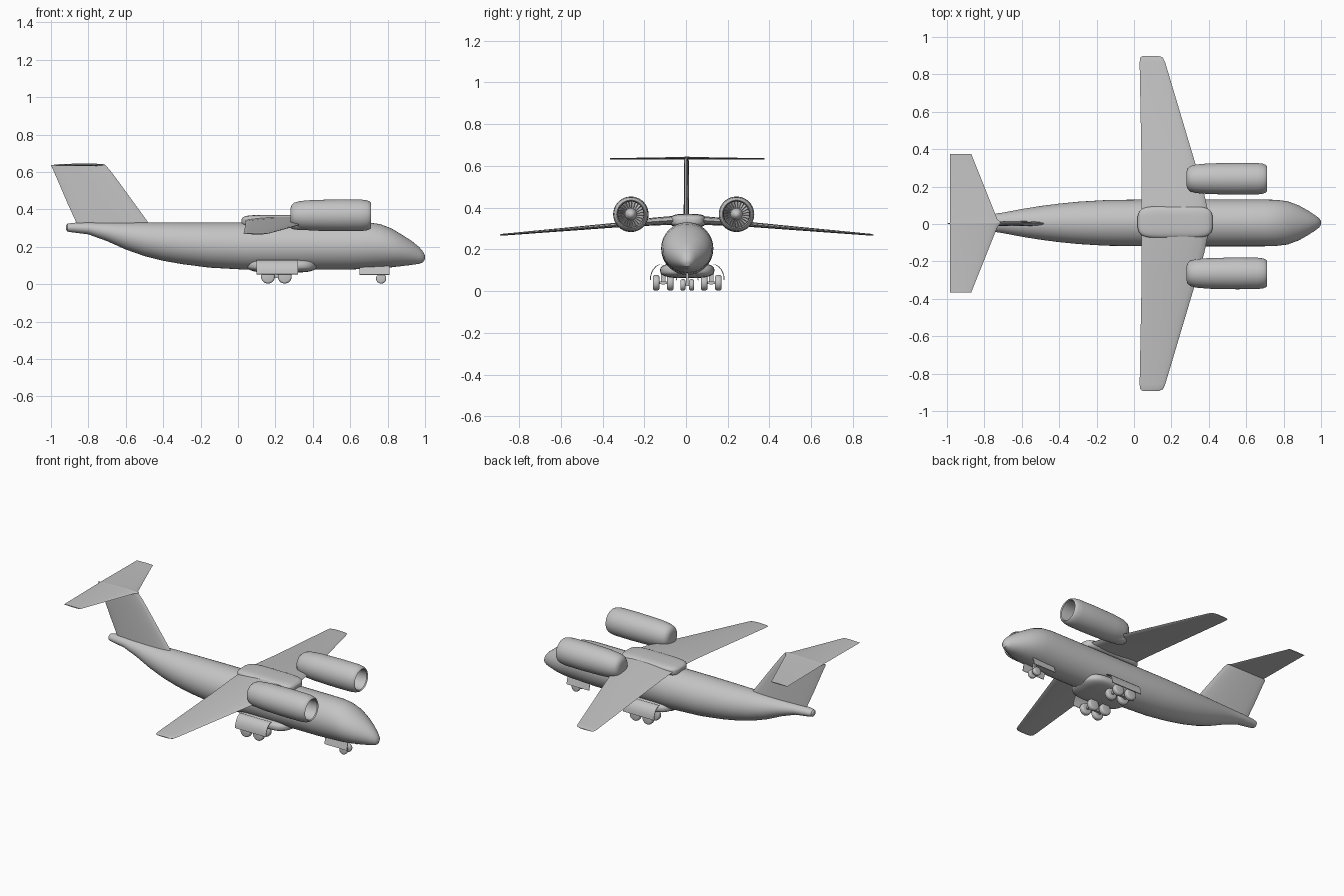
import bpy, bmesh, math
from mathutils import Vector, Matrix

if "Cube" in bpy.data.objects:
    bpy.data.objects.remove(bpy.data.objects["Cube"])

grey = bpy.data.materials.new("light_grey")
grey.use_nodes = True
grey.diffuse_color = (0.55, 0.55, 0.55, 1)
grey.node_tree.nodes["Principled BSDF"].inputs["Base Color"].default_value = grey.diffuse_color


def finish(name, bm, angle=35):
    bmesh.ops.recalc_face_normals(bm, faces=bm.faces)
    mesh = bpy.data.meshes.new(name)
    bm.to_mesh(mesh)
    bm.free()
    mesh.materials.append(grey)
    ob = bpy.data.objects.new(name, mesh)
    bpy.context.collection.objects.link(ob)
    bpy.context.view_layer.objects.active = ob
    bpy.ops.object.select_all(action='DESELECT')
    ob.select_set(True)
    bpy.ops.object.shade_smooth_by_angle(angle=math.radians(angle))
    return ob


def loft(name, rings, angle=35):
    """Skin a row of closed rings and cap both ends."""
    bm = bmesh.new()
    rows = [[bm.verts.new(p) for p in ring] for ring in rings]
    for a, b in zip(rows, rows[1:]):
        for i in range(len(a)):
            j = (i + 1) % len(a)
            bm.faces.new((a[i], a[j], b[j], b[i]))
    bm.faces.new(rows[0])
    bm.faces.new(rows[-1])
    return finish(name, bm, angle)


def oval(x, y, z, ry, rz, power=1.0, n=40):
    """Rounded ring across the x axis; a power below 1 squares it off."""
    ring = []
    for i in range(n):
        c, s = math.cos(math.tau * i / n), math.sin(math.tau * i / n)
        ring.append((x, y + ry * math.copysign(abs(c) ** power, c),
                     z + rz * math.copysign(abs(s) ** power, s)))
    return ring


def airfoil(lead, trail, y, z, thick, upright=False, n=10):
    """Wing section between a leading and a trailing edge."""
    ring = []
    for i in range(2 * n):
        a = math.pi * i / n
        u = (1 - math.cos(a)) / 2
        h = thick * math.sin(a) * (1 - 0.45 * u) * 0.65
        x = lead + (trail - lead) * u
        ring.append((x, y + h, z) if upright else (x, y, z + h))
    return ring


def lathe(name, profile, centre, steps=40):
    """Revolve an (x, radius) profile about a line along x."""
    bm = bmesh.new()
    verts = [bm.verts.new((x, centre[0] + r, centre[1])) for x, r in profile]
    edges = [bm.edges.new(e) for e in zip(verts, verts[1:])]
    bmesh.ops.spin(bm, geom=verts + edges, cent=(0, *centre), axis=(1, 0, 0),
                   angle=math.tau, steps=steps)
    bmesh.ops.remove_doubles(bm, verts=bm.verts, dist=0.0002)
    return finish(name, bm)


def box(name, size, centre, turn=0):
    bm = bmesh.new()
    bmesh.ops.create_cube(bm, size=1, matrix=Matrix.Translation(centre)
                          @ Matrix.Rotation(turn, 4, 'X') @ Matrix.Diagonal((*size, 1)))
    return finish(name, bm)


def wheel(name, x, y, r, width):
    bm = bmesh.new()
    bmesh.ops.create_cone(bm, cap_ends=True, segments=28, radius1=r, radius2=r, depth=width,
                          matrix=Matrix.Translation((x, y, r + 0.003))
                          @ Matrix.Rotation(math.pi / 2, 4, 'X'))
    rims = [e for e in bm.edges if abs(e.verts[0].co.y - e.verts[1].co.y) < 1e-5]
    bmesh.ops.bevel(bm, geom=rims, offset=r * 0.28, segments=3, profile=0.5, affect='EDGES')
    return finish(name, bm)


MID = 0.006   # centreline

# Fuselage: x, bottom, top, half width
stations = [(-.92, .292, .314, .012), (-.912, .281, .323, .024), (-.88, .276, .328, .032),
            (-.8, .266, .33, .04), (-.7, .23, .33, .055), (-.6, .185, .33, .074),
            (-.5, .15, .33, .09), (-.4, .125, .33, .103), (-.3, .107, .33, .113),
            (-.15, .088, .33, .122), (.05, .077, .33, .125), (.6, .078, .33, .125),
            (.7, .083, .329, .125), (.76, .086, .321, .123), (.82, .09, .298, .116),
            (.88, .097, .262, .094), (.93, .103, .23, .066), (.97, .109, .197, .04),
            (.99, .117, .173, .025), (1, .135, .152, .009)]
loft("fuselage", [oval(x, MID, (b + t) / 2, w, (t - b) / 2) for x, b, t, w in stations])


def pod(name, x0, x1, y, z, ry, rz, power, ends=0.25):
    """Rounded box-like fairing running along x."""
    rings = []
    for i in range(25):
        u = -math.cos(math.pi * i / 24)
        s = max(0.02, 1 - abs(u) ** 5) ** ends
        rings.append(oval(x0 + (x1 - x0) * (u + 1) / 2, y, z, ry * s, rz * s, power))
    return loft(name, rings)


# Fairings on the roof and under the belly
pod("wing_fairing", .02, .42, .01, .337, .086, .033, .6)
pod("belly_fairing", .04, .43, MID, .099, .13, .037, .7, .6)

for side, word in ((1, "left"), (-1, "right")):
    # Wing: leading edge, trailing edge, span, height, thickness
    wing = [(.41, .04, 0, .343, .044), (.375, .04, .16, .333, .036), (.325, .04, .33, .317, .022),
            (.167, .03, .86, .272, .009), (.155, .033, .886, .27, .008), (.135, .045, .895, .269, .004)]
    loft(word + "_wing", [airfoil(l, t, .003 + side * s, z, h) for l, t, s, z, h in wing])

    # Tailplane
    tail = [(-.71, -.985, 0, .638, .013), (-.73, -.985, .02, .637, .011),
            (-.87, -.985, .37, .634, .005)]
    loft(word + "_tailplane", [airfoil(l, t, .005 + side * s, z, h) for l, t, s, z, h in tail])

    # Engine nacelle with open intake, and its fan
    ey, ez = -.011 + side * .253, .368
    lathe(word + "_nacelle",
          [(.28, 0), (.28, .035), (.286, .055), (.3, .067), (.33, .076), (.4, .082), (.55, .085),
           (.66, .084), (.69, .08), (.705, .074), (.711, .068), (.705, .063), (.68, .061),
           (.6, .061), (.6, 0)], (ey, ez))
    lathe(word + "_fan_spinner", [(.6, .03), (.62, .029), (.645, .018), (.66, 0)], (ey, ez), 24)
    bm = bmesh.new()
    for k in range(24):
        place = (Matrix.Translation((.612, ey, ez)) @ Matrix.Rotation(math.tau * k / 24, 4, 'X')
                 @ Matrix.Translation((0, 0, .043)) @ Matrix.Rotation(.6, 4, 'Z')
                 @ Matrix.Diagonal((.018, .003, .036, 1)))
        bmesh.ops.create_cube(bm, size=1, matrix=place)
    finish(word + "_fan_blades", bm)
    pod(word + "_engine_pylon", .27, .46, ey, .318, .045, .028, 1, .6)

    # Main gear: bogie of four wheels, beam, leg and curved door
    inner, outer = MID + side * .081, MID + side * .149
    for x in (.16, .25):
        for y in (inner, outer):
            wheel(word + "_main_wheel", x, y, .037, .032)
        box(word + "_axle", (.014, .07, .014), (x, (inner + outer) / 2, .04))
    box(word + "_bogie_beam", (.11, .016, .016), (.205, (inner + outer) / 2, .04))
    box(word + "_gear_leg", (.024, .022, .07), (.205, (inner + outer) / 2, .075))
    rings = []
    for k in range(7):
        a = math.radians(90 - 15 * k)
        y = MID + side * (.12 + .055 * math.cos(a))
        z = .052 + .076 * math.sin(a)
        rings.append([(.1, y, z), (.32, y, z), (.32, y + side * .004, z + .001),
                      (.1, y + side * .004, z + .001)])
    loft(word + "_main_gear_door", rings)

    # Nose gear wheel and door
    wheel(word + "_nose_wheel", .765, MID + side * .021, .027, .024)
    box(word + "_nose_gear_door", (.16, .004, .05), (.73, MID + side * .047, .074), side * .25)

box("nose_axle", (.012, .04, .012), (.765, MID, .03))
box("nose_gear_leg", (.016, .014, .08), (.765, MID, .068))

# Tail fin with a curved leading edge
fin = [(-.46, -.86, .31, .026), (-.48, -.865, .33, .026), (-.56, -.915, .44, .024),
       (-.64, -.962, .55, .023), (-.685, -.988, .61, .022), (-.71, -1, .637, .021)]
loft("tail_fin", [airfoil(l, t, .002, z, h, True) for l, t, z, h in fin])
